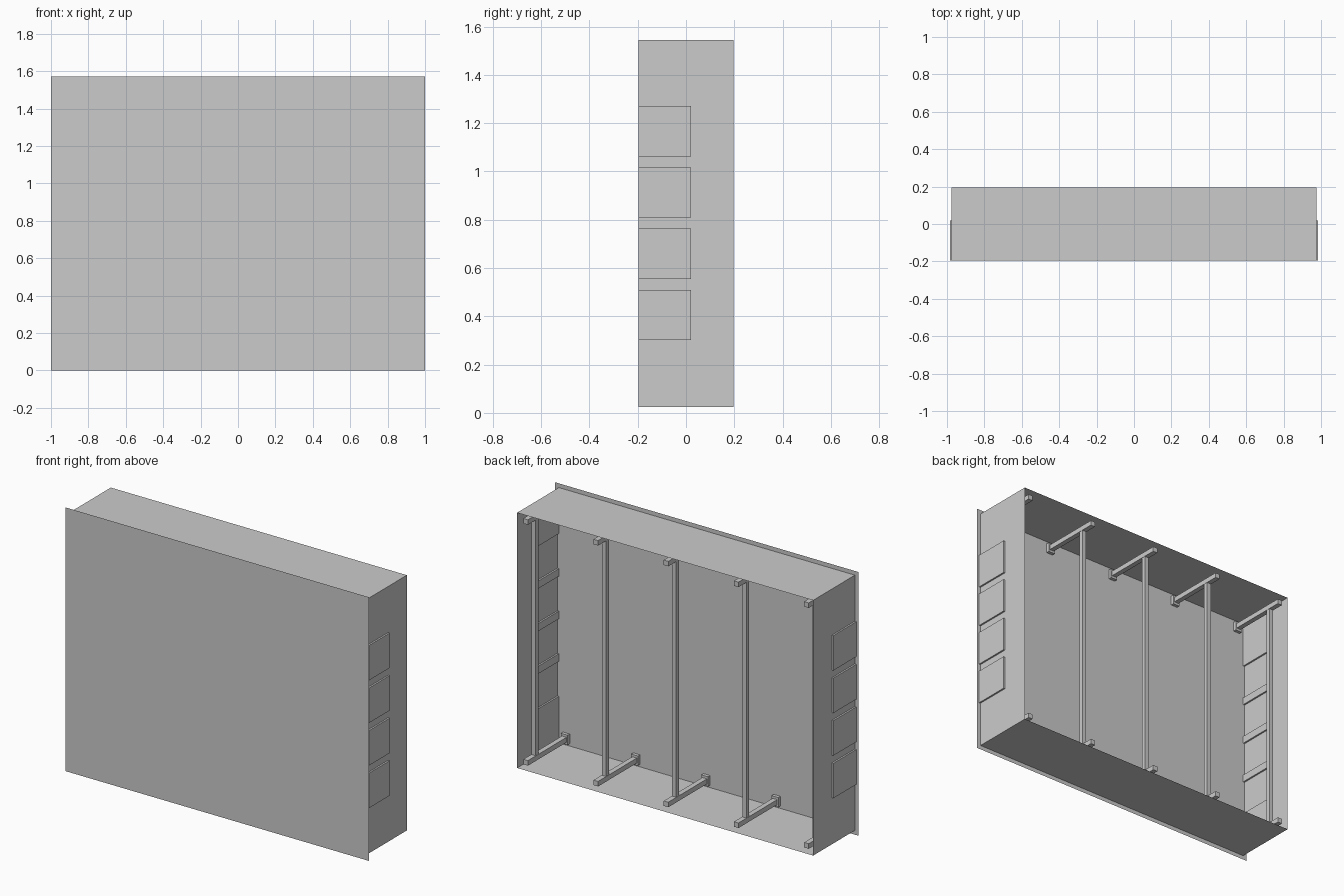
import bpy, bmesh

if "Cube" in bpy.data.objects:
    bpy.data.objects.remove(bpy.data.objects["Cube"])

W, H, D = 0.975, 1.57, 0.196      # shell half width, panel height, half depth
Z0, Z1 = 0.025, 1.545             # shell bottom and top
MID = H / 2


def mesh_object(name, quads):
    """Make an object from a short list of quads."""
    bm = bmesh.new()
    for q in quads:
        bm.faces.new([bm.verts.new(p) for p in q])
    bmesh.ops.remove_doubles(bm, verts=bm.verts, dist=1e-5)
    me = bpy.data.meshes.new(name)
    bm.to_mesh(me)
    bm.free()
    ob = bpy.data.objects.new(name, me)
    bpy.context.collection.objects.link(ob)
    return ob


def box(name, x, y, z):
    """Box from (min, max) ranges."""
    bpy.ops.mesh.primitive_cube_add(size=1, location=[sum(r) / 2 for r in (x, y, z)])
    ob = bpy.context.object
    ob.name = name
    ob.scale = [r[1] - r[0] for r in (x, y, z)]
    return ob


def side_quad(x, y0, y1, z0, z1):
    return [(x, y0, z0), (x, y1, z0), (x, y1, z1), (x, y0, z1)]


# Front panel, a thin sheet overhanging the shell
mesh_object("front_panel", [[(-1, -D, 0), (1, -D, 0), (1, -D, H), (-1, -D, H)]])

# Top and bottom sheets of the open-backed shell
for name, z in (("bottom_sheet", Z0), ("top_sheet", Z1)):
    s = 1 if z > MID else -1
    mesh_object(name, [[(-W * s, -D, z), (W * s, -D, z), (W * s, D, z), (-W * s, D, z)]])

# Side wall with four shallow pressed-out pads, mirrored to the other side
PAD_Y, PAD_X = 0.02, 0.985
pads = [(0.302 + 0.2535 * i, 0.51 + 0.2535 * i) for i in range(4)]
levels = [Z0] + [z for p in pads for z in p] + [Z1]
quads = []
for i, (a, b) in enumerate(zip(levels, levels[1:])):
    quads.append(side_quad(W, PAD_Y, D, a, b))
    if i % 2 == 0:
        quads.append(side_quad(W, -D, PAD_Y, a, b))
        continue
    quads.append(side_quad(PAD_X, -D, PAD_Y, a, b))
    quads.append([(W, PAD_Y, a), (W, PAD_Y, b), (PAD_X, PAD_Y, b), (PAD_X, PAD_Y, a)])
    quads.append([(W, -D, a), (W, PAD_Y, a), (PAD_X, PAD_Y, a), (PAD_X, -D, a)])
    quads.append([(W, PAD_Y, b), (W, -D, b), (PAD_X, -D, b), (PAD_X, PAD_Y, b)])
walls = mesh_object("side_walls", quads)
walls.modifiers.new("mirror", 'MIRROR')

# Five inner braces: a post between two depth bars with front end blocks
for i in range(5):
    x = -0.925 + 0.4625 * i
    box(f"post_{i}", (x - 0.0135, x + 0.0135), (0.085, 0.112), (0.08, H - 0.08))
    for name, lo, hi, grow in (("lower", 0.053, 0.083, 0.014),
                               ("upper", H - 0.083, H - 0.053, 0.014)):
        box(f"{name}_bar_{i}", (x - 0.015, x + 0.015), (-0.18, 0.188), (lo, hi))
        box(f"{name}_bar_block_{i}", (x - 0.022, x + 0.022), (-D, -0.176),
            (lo - grow, hi + grow))
